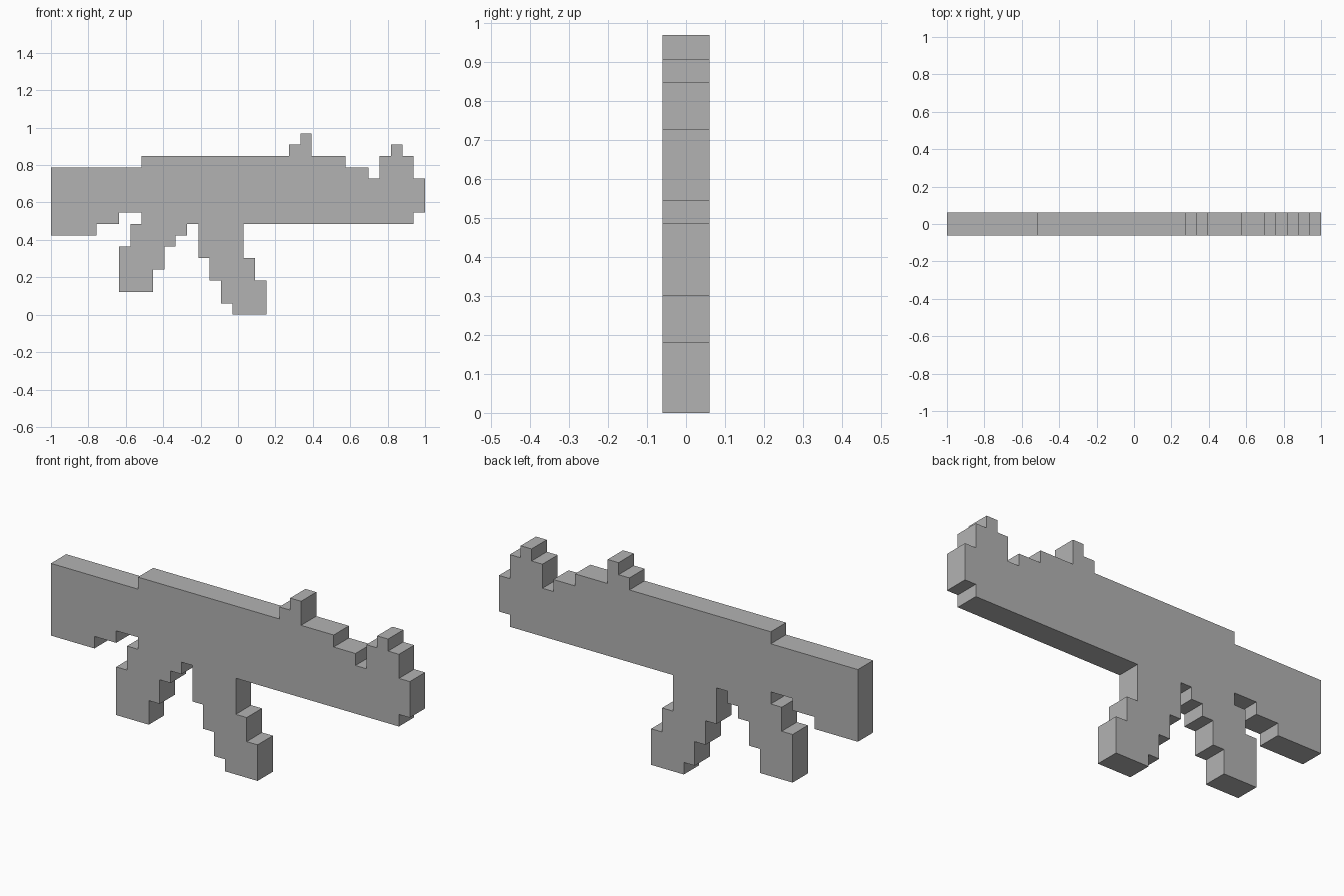
import bpy
import bmesh

CELL = 2 / 33      # one block of the stepped silhouette
COLUMNS = 33
DEPTH = 2 * CELL

cube = bpy.data.objects.get("Cube")
if cube:
    bpy.data.objects.remove(cube, do_unlink=True)

grey = bpy.data.materials.new("plain grey")
grey.use_nodes = True
COLOUR = (0.45, 0.45, 0.45, 1)
grey.diffuse_color = COLOUR
grey.node_tree.nodes["Principled BSDF"].inputs["Base Color"].default_value = COLOUR


def stairs(steps):
    """Turn (start, end, height) treads into the corners of a staircase."""
    return [(x, z) for start, end, z in steps for x in (start, end)]


# Upper edge, from the stock to the muzzle
stock_top = [(0, 8, 13)]
receiver_top = [(8, 21, 14)]
rear_sight = [(21, 22, 15), (22, 23, 16)]
barrel_top = [(23, 26, 14), (26, 28, 13), (28, 29, 12)]
front_sight = [(29, 30, 14), (30, 31, 15), (31, 32, 14)]
muzzle_top = [(32, 33, 12)]

# Lower edge, from the stock to the muzzle; the grip and magazine step outwards
stock_under = [(0, 4, 7), (4, 6, 8), (6, 8, 9)]
grip = [(8, 7, 8), (7, 6, 6), (6, 9, 2), (9, 10, 4), (10, 11, 6), (11, 12, 7)]
trigger_gap = [(12, 13, 8)]
magazine = [(13, 14, 5), (14, 15, 3), (15, 16, 1), (16, 19, 0), (19, 18, 3), (18, 17, 5)]
barrel_under = [(17, 32, 8), (32, 33, 9)]

upper = stairs(stock_top + receiver_top + rear_sight + barrel_top + front_sight + muzzle_top)
lower = stairs(stock_under + grip + trigger_gap + magazine + barrel_under)
outline = lower + upper[::-1]

# Front face of the silhouette, extruded to the back
bm = bmesh.new()
verts = [bm.verts.new(((x - COLUMNS / 2) * CELL, -DEPTH / 2, z * CELL)) for x, z in outline]
front = bm.faces.new(verts)
back = bmesh.ops.extrude_face_region(bm, geom=[front], use_keep_orig=True)
back_verts = [g for g in back["geom"] if isinstance(g, bmesh.types.BMVert)]
bmesh.ops.translate(bm, verts=back_verts, vec=(0, DEPTH, 0))
bmesh.ops.recalc_face_normals(bm, faces=bm.faces)

mesh = bpy.data.meshes.new("blocky_rifle")
bm.to_mesh(mesh)
bm.free()
mesh.materials.append(grey)
rifle = bpy.data.objects.new("blocky_rifle", mesh)
bpy.context.collection.objects.link(rifle)
